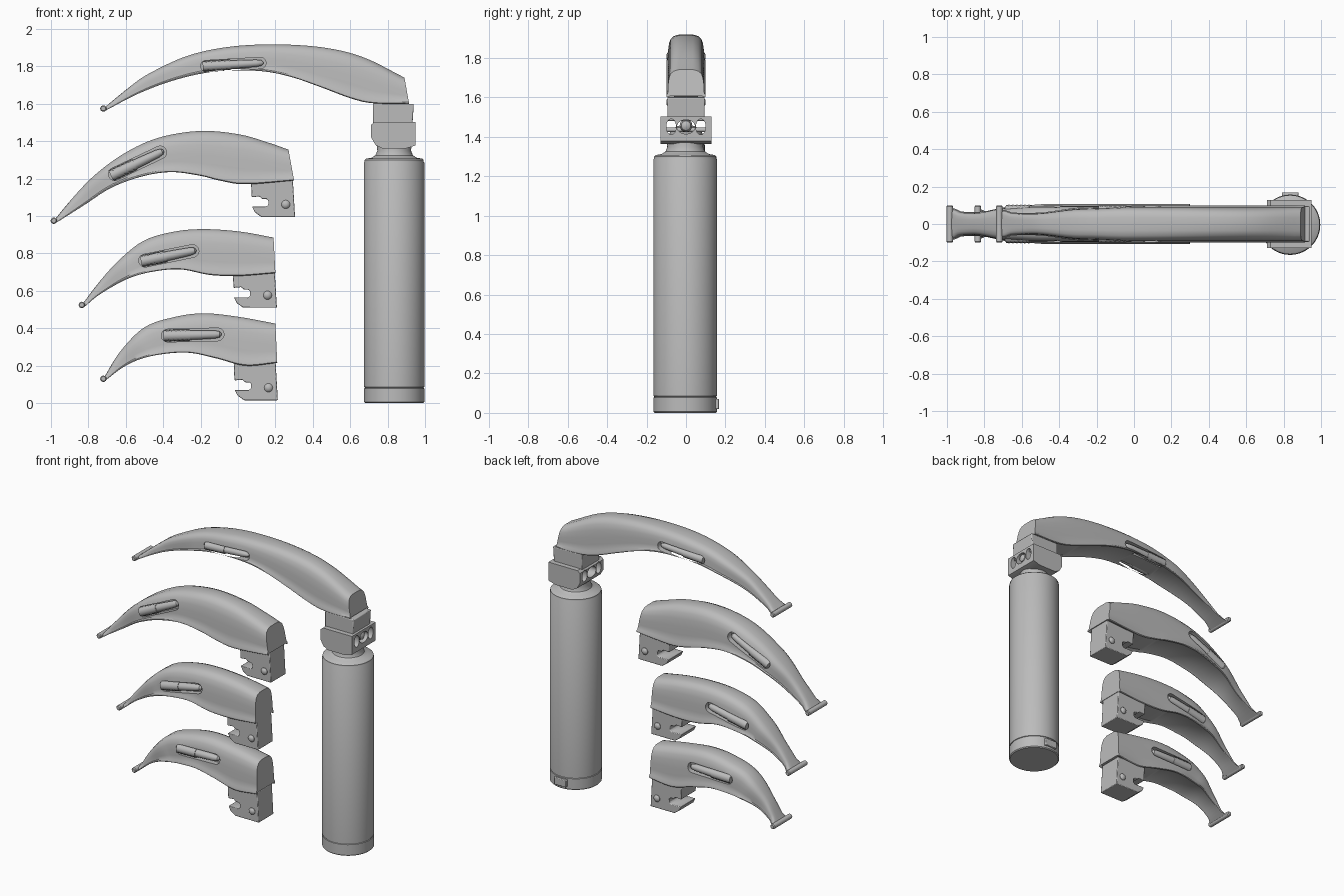
import bpy, bmesh, math
from mathutils import Vector, Matrix

if "Cube" in bpy.data.objects:
    bpy.data.objects.remove(bpy.data.objects["Cube"])

steel = bpy.data.materials.new("brushed_grey")
steel.use_nodes = True
GREY = (0.5, 0.5, 0.5, 1)
steel.diffuse_color = GREY
steel.node_tree.nodes["Principled BSDF"].inputs["Base Color"].default_value = GREY


def finish(name, bm, angle=35):
    bmesh.ops.recalc_face_normals(bm, faces=bm.faces)
    mesh = bpy.data.meshes.new(name)
    bm.to_mesh(mesh)
    bm.free()
    mesh.materials.append(steel)
    ob = bpy.data.objects.new(name, mesh)
    bpy.context.collection.objects.link(ob)
    smooth(ob, angle)
    return ob


def smooth(ob, angle=35):
    bpy.ops.object.select_all(action="DESELECT")
    ob.select_set(True)
    bpy.context.view_layer.objects.active = ob
    bpy.ops.object.shade_smooth_by_angle(angle=math.radians(angle))


def loft(name, rings, angle=35):
    """Skin closed rings of points and cap both ends."""
    bm = bmesh.new()
    loops = [[bm.verts.new(p) for p in ring] for ring in rings]
    n = len(loops[0])
    for a, b in zip(loops, loops[1:]):
        for i in range(n):
            bm.faces.new((a[i], a[(i + 1) % n], b[(i + 1) % n], b[i]))
    bm.faces.new(loops[0])
    bm.faces.new(loops[-1])
    return finish(name, bm, angle)


def prism(name, outline, y0, y1, bevel=0):
    """Extrude an outline in the xz plane between two depths."""
    ob = loft(name, [[(x, y, z) for x, z in outline] for y in (y0, y1)])
    if bevel:
        mod = ob.modifiers.new("soft_edges", "BEVEL")
        mod.width, mod.segments = bevel, 2
    return ob


def lathe(name, profile, centre, axis=(0, 0, 1), sides=48, knurl=0):
    """Revolve (radius, height) pairs; knurl lifts a checker of points."""
    turn = Vector((0, 0, 1)).rotation_difference(Vector(axis)).to_matrix()
    rings = []
    for j, (r, h) in enumerate(profile):
        ring = []
        for i in range(sides):
            a = math.tau * i / sides
            k = r + knurl * ((i + j) % 2)
            ring.append(Vector(centre) + turn @ Vector((k * math.cos(a), k * math.sin(a), h)))
        rings.append(ring)
    return loft(name, rings)


def cut(ob, cutter):
    mod = ob.modifiers.new("cut", "BOOLEAN")
    mod.object, mod.operation, mod.solver = cutter, "DIFFERENCE", "EXACT"
    bpy.ops.object.select_all(action="DESELECT")
    ob.select_set(True)
    bpy.context.view_layer.objects.active = ob
    bpy.ops.object.modifier_apply(modifier=mod.name)
    bpy.data.objects.remove(cutter)


def resample(points, count):
    """Even samples on a smooth curve through the points."""
    p = [Vector(q) for q in points]
    p = [2 * p[0] - p[1]] + p + [2 * p[-1] - p[-2]]
    dense = []
    for a, b, c, d in zip(p, p[1:], p[2:], p[3:]):
        for s in range(20):
            t = s / 20
            dense.append(0.5 * (2 * b + (c - a) * t + (2 * a - 5 * b + 4 * c - d) * t * t
                                + (3 * b - a - 3 * c + d) * t ** 3))
    dense.append(p[-2])
    run = [0]
    for a, b in zip(dense, dense[1:]):
        run.append(run[-1] + (b - a).length)
    out, k = [], 0
    for i in range(count):
        goal = run[-1] * i / (count - 1)
        while k < len(run) - 2 and run[k + 1] < goal:
            k += 1
        out.append(dense[k].lerp(dense[k + 1], (goal - run[k]) / (run[k + 1] - run[k])))
    return out


def half_width(t):
    keys = [(0, .08), (.05, .06), (.12, .06), (.3, .09), (.45, .1), (1, .1)]
    for (a, u), (b, v) in zip(keys, keys[1:]):
        if t <= b:
            s = (t - a) / (b - a)
            return u + (v - u) * s * s * (3 - 2 * s)
    return keys[-1][1]


# Half cross-section of a blade: (share of width, share of height)
SECTION = [(.8, .05), (.95, 0), (1, .02), (1, .07), (.93, .13), (.91, .3), (.9, .5),
           (.86, .7), (.78, .85), (.62, .95), (.35, 1)]


def blade(label, top, bottom, slot, wide=1):
    count = 49
    rings = []
    for i, (a, b) in enumerate(zip(resample(top, count), resample(bottom, count))):
        w = half_width(i / (count - 1)) * wide
        half = [(w * u, b.lerp(a, v)) for u, v in SECTION]
        ring = half + [(-y, q) for y, q in reversed(half)]
        rings.append([(q.x, y, q.y) for y, q in ring])
    body = loft(label + "_blade", rings)

    # Rounded bar across the tip
    x, z = top[0]
    lathe(label + "_tip_bar", [(.012, -.1), (.017, -.094), (.017, .094), (.012, .1)],
          (x, 0, z), (0, 1, 0), 16)

    # Lamp recess and lamp on each side
    a, b, r = Vector(slot[0]), Vector(slot[1]), slot[2]
    d = (b - a).normalized()
    n = Vector((-d.y, d.x))
    length = (b - a).length
    arc = [math.pi * k / 10 for k in range(11)]
    capsule = [b - d * r + r * (n * math.cos(t) + d * math.sin(t)) for t in arc]
    capsule += [a + d * r - r * (n * math.cos(t) + d * math.sin(t)) for t in arc]
    for side, word in ((-1, "front"), (1, "back")):
        cut(body, prism("recess_cutter", capsule, side * .055, side * .2))
        y = side * .072
        axis = (d.x, 0, d.y)
        k = r * .8
        grip = [(k, .012 + .42 * length * j / 12) for j in range(13)]
        lathe(f"{label}_{word}_lamp_grip", grip, (a.x, y, a.y), axis, 24, .004)
        lamp = [(k * .95, .4), (k * .9, .6), (k * .8, .85), (k * .6, .93), (k * .2, .96)]
        lathe(f"{label}_{word}_lamp", [(p, q * length) for p, q in lamp],
              (a.x, y, a.y), axis, 20)
    smooth(body)


def hook(label, right, low, high):
    """Notched mounting block with a detent ball on each side."""
    shape = [(0, 0), (-.18, 0), (-.215, .025), (-.23, .055), (-.155, .055), (-.143, .063),
             (-.143, .088), (-.152, .096), (-.175, .096), (-.19, .11), (-.232, .106)]
    outline = [(right + x, low + z) for x, z in shape]
    outline += [(right - .236, high), (right - .012, high)]
    prism(label + "_hook", outline, -.08, .08, .004)
    for side, word in ((-1, "front"), (1, "back")):
        lathe(f"{label}_{word}_detent", [(.023, 0), (.023, .004), (.017, .012), (.006, .016)],
              (right - .05, side * .079, low + .067), (0, side, 0), 20)


# Blades, longest first
blade("mounted",
      [(-.72, 1.575), (-.58, 1.69), (-.47, 1.765), (-.26, 1.86), (-.02, 1.908), (.25, 1.917),
       (.49, 1.896), (.68, 1.845), (.89, 1.74)],
      [(-.715, 1.56), (-.52, 1.66), (-.31, 1.735), (-.1, 1.775), (.12, 1.775), (.28, 1.745),
       (.44, 1.69), (.6, 1.63), (.72, 1.603), (.915, 1.6)],
      ((-.2, 1.8), (.15, 1.82), .03))
blade("large",
      [(-.985, .975), (-.89, 1.09), (-.765, 1.22), (-.6, 1.34), (-.42, 1.42), (-.2, 1.455),
       (.01, 1.436), (.17, 1.39), (.27, 1.355)],
      [(-.97, .965), (-.82, 1.06), (-.68, 1.15), (-.52, 1.21), (-.36, 1.235), (-.2, 1.215),
       (-.1, 1.19), (.04, 1.17), (.3, 1.19)],
      ((-.69, 1.21), (-.385, 1.355), .034), 1.08)
blade("medium",
      [(-.835, .525), (-.74, .65), (-.63, .77), (-.5, .87), (-.34, .917), (-.18, .93),
       (.01, .917), (.19, .885)],
      [(-.82, .515), (-.74, .58), (-.6, .66), (-.47, .7), (-.31, .715), (-.15, .685),
       (.01, .68), (.2, .695)],
      ((-.53, .755), (-.21, .82), .034))
blade("small",
      [(-.72, .13), (-.63, .275), (-.5, .405), (-.34, .46), (-.18, .48), (.01, .46), (.2, .425)],
      [(-.71, .12), (-.6, .2), (-.47, .25), (-.28, .27), (-.12, .24), (.04, .2), (.21, .215)],
      ((-.41, .36), (-.075, .368), .034))
hook("large", .305, .995, 1.2)
hook("medium", .208, .51, .71)
hook("small", .213, .015, .22)

# Handle with end cap groove and flared neck
CX = .835
lathe("handle", [(.155, 0), (.161, .006), (.161, .078), (.157, .08), (.157, .084), (.161, .086),
                 (.161, 1.285), (.158, 1.29), (.158, 1.3), (.15, 1.307), (.12, 1.312),
                 (.1, 1.325), (.09, 1.35), (.095, 1.39)], (CX, -.004, 0), sides=64)
prism("cap_catch", [(CX - .045, .02), (CX + .045, .02), (CX + .045, .07), (CX - .045, .07)],
      .14, .168, .004)

# Mount of the fitted blade
prism("mount_block", [(.722, 1.48), (.932, 1.48), (.94, 1.6), (.722, 1.603)], -.095, .095, .006)

# Handle head with openings running through it
head = prism("handle_head", [(.95, 1.503), (.95, 1.378), (.9, 1.362), (.77, 1.362), (.735, 1.38),
                             (.712, 1.42), (.712, 1.488), (.73, 1.503)], -.128, .128)


def through_cutter(y, z, ry, rz):
    ring = [(y + ry * math.cos(t), z + rz * math.sin(t))
            for t in (math.tau * k / 28 for k in range(28))]
    return loft("opening_cutter", [[(x, *q) for q in ring] for x in (.6, 1.1)])


for y, ry, rz in ((-.075, .025, .04), (0, .046, .036), (.075, .025, .04)):
    cut(head, through_cutter(y, 1.45, ry, rz))
smooth(head)

# Cross pin and rounded post inside the middle opening
lathe("hook_pin", [(.011, -.12), (.011, .12)], (.83, 0, 1.435), (0, 1, 0), 16)
lathe("post", [(.032, 0), (.032, .16), (.024, .18), (.01, .188)], (.76, 0, 1.456), (1, 0, 0), 24)
